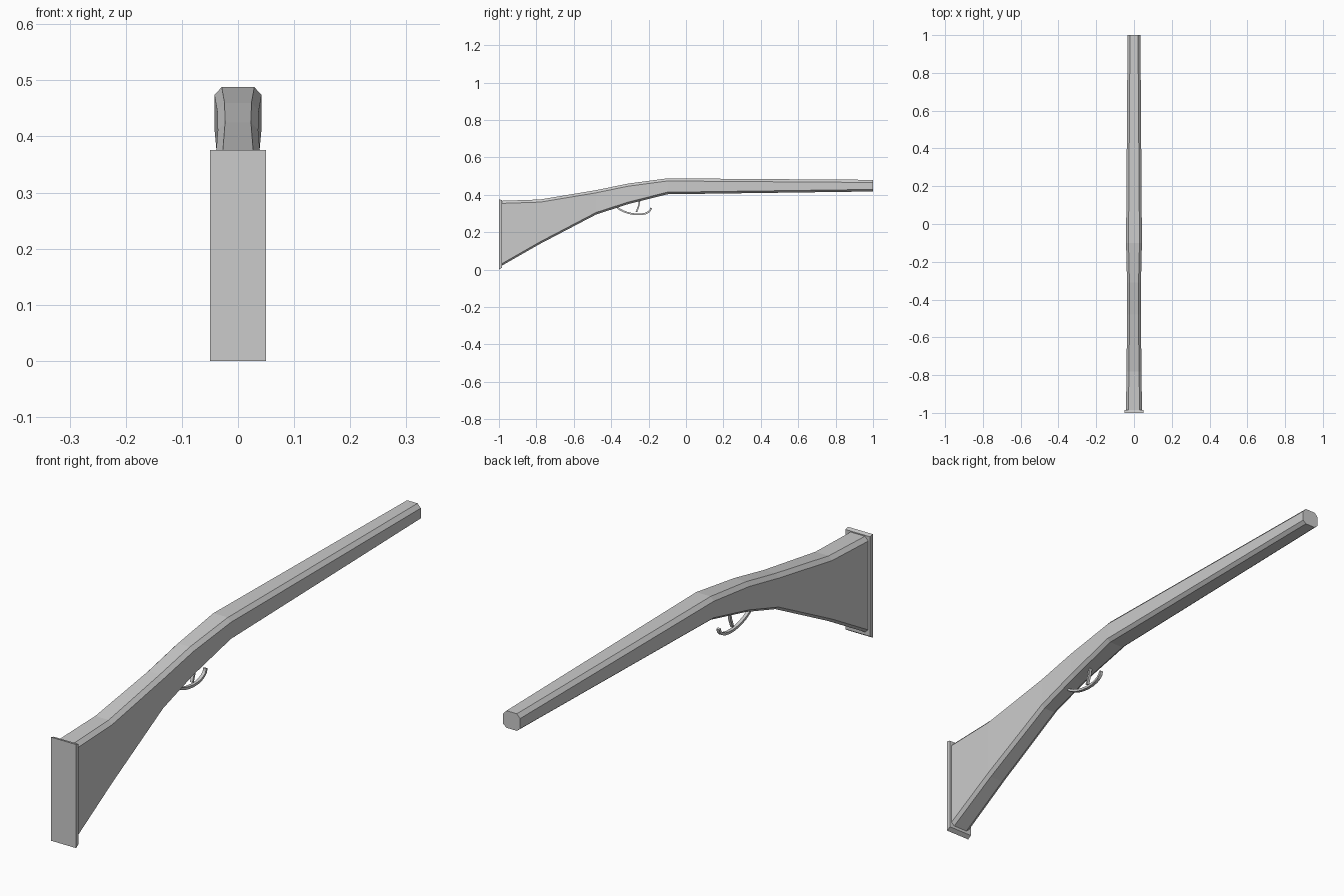
import bpy, bmesh, math

cube = bpy.data.objects.get("Cube")
if cube:
    bpy.data.objects.remove(cube, do_unlink=True)

grey = bpy.data.materials.new("plain grey")
grey.use_nodes = True
colour = (0.6, 0.6, 0.6, 1)
grey.diffuse_color = colour
grey.node_tree.nodes["Principled BSDF"].inputs["Base Color"].default_value = colour


def loft(name, rings):
    """Join closed rings of points into a capped solid."""
    bm = bmesh.new()
    loops = [[bm.verts.new(p) for p in ring] for ring in rings]
    n = len(loops[0])
    for a, b in zip(loops, loops[1:]):
        for i in range(n):
            j = (i + 1) % n
            bm.faces.new((a[i], a[j], b[j], b[i]))
    bm.faces.new(loops[0])
    bm.faces.new(loops[-1])
    bmesh.ops.recalc_face_normals(bm, faces=bm.faces)
    mesh = bpy.data.meshes.new(name)
    bm.to_mesh(mesh)
    bm.free()
    mesh.materials.append(grey)
    obj = bpy.data.objects.new(name, mesh)
    bpy.context.collection.objects.link(obj)
    return obj


def octagon(y, bottom, top, half):
    """Chamfered upright section."""
    inner, up, low = half - 0.013, top - 0.014, bottom + 0.011
    right = [(inner, bottom), (half, low), (half, up), (inner, top)]
    left = [(-x, z) for x, z in reversed(right)]
    return [(x, y, z) for x, z in right + left]


def strip(name, path, half_width, thickness):
    """Sweep a rectangular bar along a path in the side plane."""
    rings = []
    for i, (y, z) in enumerate(path):
        y0, z0 = path[max(i - 1, 0)]
        y1, z1 = path[min(i + 1, len(path) - 1)]
        length = math.hypot(y1 - y0, z1 - z0)
        ny, nz = -(z1 - z0) / length, (y1 - y0) / length
        rings.append([(sx * half_width, y + s * ny * thickness / 2, z + s * nz * thickness / 2)
                      for sx, s in ((-1, -1), (1, -1), (1, 1), (-1, 1))])
    return loft(name, rings)


# Stock and barrel: y, bottom, top, half width
sections = [
    (-0.99, 0.018, 0.368, 0.042),
    (-0.78, 0.138, 0.375, 0.040),
    (-0.48, 0.295, 0.425, 0.036),
    (-0.31, 0.350, 0.460, 0.037),
    (-0.10, 0.403, 0.488, 0.042),
    (1.00, 0.418, 0.480, 0.034),
]
loft("stock_and_barrel", [octagon(*s) for s in sections])

# Butt plate, sheared along the underside slope
loft("butt_plate", [
    [(-0.05, y, low), (0.05, y, low), (0.05, y, high), (-0.05, y, high)]
    for y, low, high in ((-1.0, 0.0, 0.376), (-0.985, 0.01, 0.372))
])

# Trigger guard bow and trigger
bow = []
for i in range(13):
    a = math.pi * i / 12
    bow.append((-0.287 - 0.1 * math.cos(a), 0.347 - 0.017 * math.cos(a) * -1 - 0.049 * math.sin(a)))
bow[0] = (-0.392, 0.332)
strip("trigger_guard", bow, 0.006, 0.009)
strip("trigger", [(-0.247, 0.372), (-0.253, 0.34), (-0.265, 0.308)], 0.005, 0.008)
